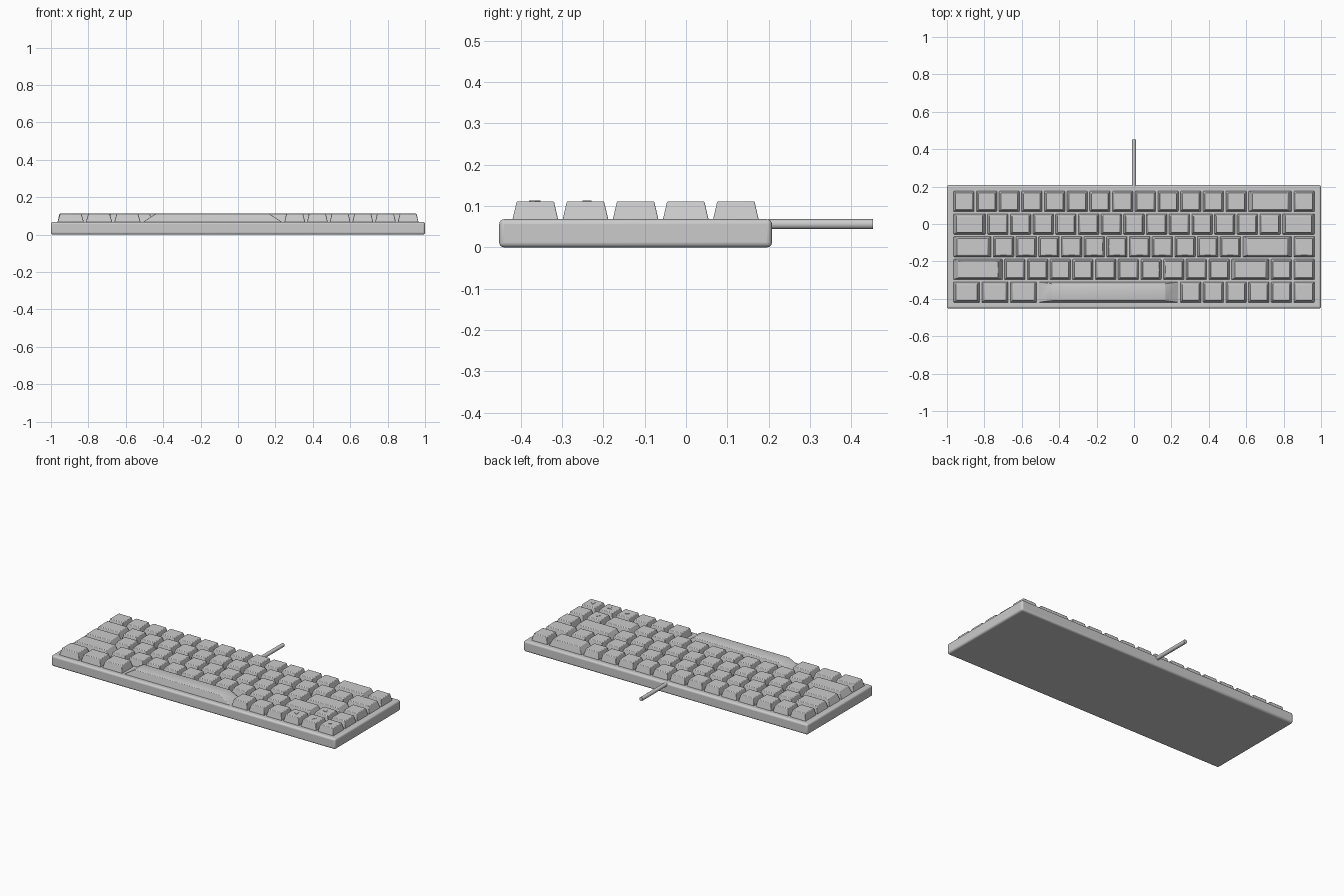
import bpy, bmesh, math
from mathutils import Matrix, Vector

if "Cube" in bpy.data.objects:
    bpy.data.objects.remove(bpy.data.objects["Cube"])

U = 0.1213            # one key unit
GAP = 0.0103          # space between neighbouring keys
CASE_TOP, KEY_TOP = 0.068, 0.1115
X0 = -8 * U           # left edge of the key field


def finish(name, bm, bevel=0.0, segments=2):
    """Turn a bmesh into a named object with rounded edges."""
    mesh = bpy.data.meshes.new(name)
    bm.to_mesh(mesh)
    bm.free()
    obj = bpy.data.objects.new(name, mesh)
    bpy.context.collection.objects.link(obj)
    if bevel:
        mod = obj.modifiers.new("rounded_edges", 'BEVEL')
        mod.width = bevel
        mod.segments = segments
        mod.limit_method = 'ANGLE'
    bpy.ops.object.select_all(action='DESELECT')
    obj.select_set(True)
    bpy.context.view_layer.objects.active = obj
    bpy.ops.object.shade_smooth_by_angle(angle=math.radians(35))
    return obj


def block(x, y, z0, z1, w, d, taper=1.0):
    """Box whose top face is scaled towards its centre."""
    bm = bmesh.new()
    bmesh.ops.create_cube(bm, size=1)
    for v in bm.verts:
        top = v.co.z > 0
        s = taper if top else 1.0
        v.co = Vector((x + v.co.x * w * s, y + v.co.y * d * s, z1 if top else z0))
    return bm


# Case
finish("case", block(0, -0.122, 0, CASE_TOP, 2.0, 0.66), 0.012, 4)

# Key rows, back to front: widths in key units
rows = [
    [1] * 13 + [2, 1],
    [1.5] + [1] * 13 + [1.5],
    [1.75] + [1] * 11 + [2.25, 1],
    [2.25] + [1] * 10 + [1.75, 1, 1],
    [1.25] * 3 + [6.25] + [1] * 6,
]
for r, widths in enumerate(rows):
    x, y = X0, 0.1207 - r * U
    for k, w in enumerate(widths):
        name = "space_bar" if w > 6 else f"key_row{r + 1}_{k + 1}"
        finish(name, block(x + w * U / 2, y, CASE_TOP - 0.002, KEY_TOP,
                           w * U - GAP, U - GAP, 0.81), 0.003)
        x += w * U

# Raised triangles on the four arrow keys: column, row, heading
arrows = {"up": (14.5, 3, 90), "left": (13.5, 4, 180),
          "down": (14.5, 4, 270), "right": (15.5, 4, 0)}
for name, (col, row, angle) in arrows.items():
    bm = bmesh.new()
    place = (Matrix.Translation((X0 + col * U, 0.1207 - row * U, KEY_TOP + 0.0005))
             @ Matrix.Rotation(math.radians(angle), 4, 'Z'))
    bmesh.ops.create_cone(bm, cap_ends=True, segments=3, radius1=0.015,
                          radius2=0.015, depth=0.003,
                          matrix=place @ Matrix.Rotation(math.radians(-90), 4, 'Z'))
    finish("arrow_mark_" + name, bm)

# Cable leaving the back of the case
bm = bmesh.new()
bmesh.ops.create_cone(bm, cap_ends=True, segments=24, radius1=0.012, radius2=0.012,
                      depth=0.252, matrix=Matrix.Translation((0, 0.326, 0.056))
                      @ Matrix.Rotation(math.radians(90), 4, 'X'))
finish("cable", bm)
